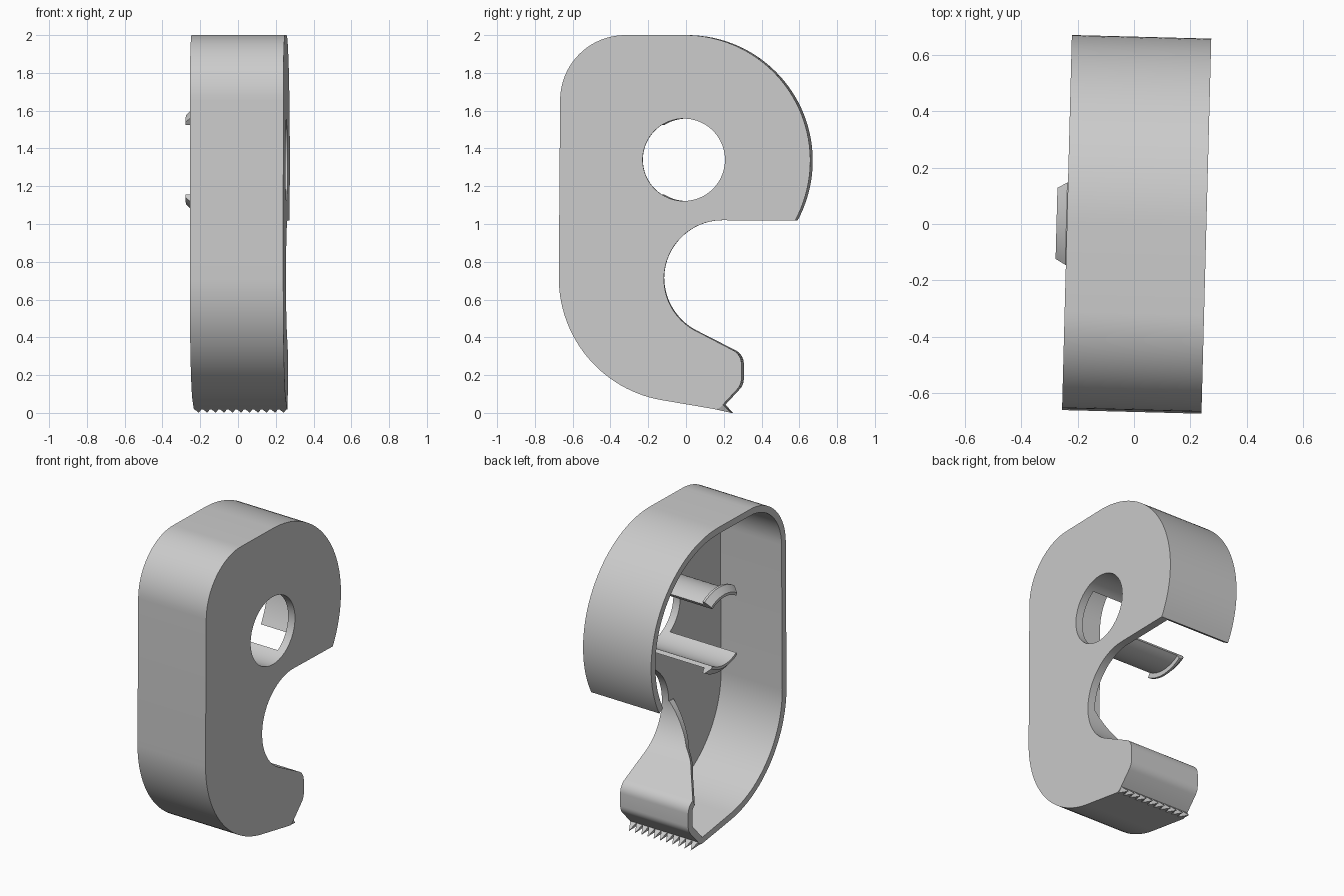
import bpy, bmesh
from math import sin, cos, radians
from mathutils import Vector

if "Cube" in bpy.data.objects:
    bpy.data.objects.remove(bpy.data.objects["Cube"], do_unlink=True)

OPEN_X, FACE_X, PLATE, WALL = -0.238, 0.257, 0.05, 0.042
HOLE = Vector((-0.005, 1.34))

grey = bpy.data.materials.new("light_grey")
grey.use_nodes = True
grey.diffuse_color = (0.6, 0.6, 0.6, 1)
grey.node_tree.nodes["Principled BSDF"].inputs["Base Color"].default_value = (0.6, 0.6, 0.6, 1)


def finish(name, bm):
    bmesh.ops.recalc_face_normals(bm, faces=bm.faces)
    mesh = bpy.data.meshes.new(name)
    bm.to_mesh(mesh)
    bm.free()
    obj = bpy.data.objects.new(name, mesh)
    bpy.context.collection.objects.link(obj)
    mesh.materials.append(grey)
    obj.rotation_euler.z = radians(-1.5)
    bpy.ops.object.select_all(action='DESELECT')
    obj.select_set(True)
    bpy.context.view_layer.objects.active = obj
    bpy.ops.object.shade_smooth_by_angle(angle=radians(30))
    return obj


def arc(cy, cz, r, start, end, n):
    angles = [radians(start + (end - start) * i / n) for i in range(n + 1)]
    return [Vector((cy + r * cos(a), cz + r * sin(a))) for a in angles]


def loft(bm, rings, closed):
    """Skin a row of equal rings, capping the ends unless closed."""
    rows = [[bm.verts.new(p) for p in ring] for ring in rings]
    n = len(rows[0])
    for a, b in zip(rows, rows[1:] + rows[:1] if closed else rows[1:]):
        for i in range(n):
            j = (i + 1) % n
            bm.faces.new((a[i], a[j], b[j], b[i]))
    if not closed:
        bm.faces.new(rows[0])
        bm.faces.new(rows[-1])


# Side outline (y, z): big round back, top corner, belly, tongue, mouth
outer = arc(0, 1.335, 0.665, -28.5, 90, 40)
outer += arc(-0.315, 1.655, 0.345, 90, 180, 20)
outer += arc(-0.01, 0.715, 0.657, 180, 260, 28)
outer += [Vector(p) for p in ((0.17, 0.018), (0.19, 0.03))]
outer += arc(0.22, 0.18, 0.08, -45, 0, 6) + arc(0.22, 0.26, 0.08, 0, 64, 8)
mouth = arc(0.2, 0.71, 0.31, 245, 90, 40)
outline = outer + mouth

# Side plate with the round hole
bm = bmesh.new()
edges = []
for loop in (outline, arc(HOLE.x, HOLE.y, 0.218, 0, 360, 64)[:-1]):
    vs = [bm.verts.new((FACE_X, p.x, p.y)) for p in loop]
    edges += [bm.edges.new((v, vs[i - 1])) for i, v in enumerate(vs)]
bmesh.ops.triangle_fill(bm, edges=edges, use_beauty=True)
bmesh.ops.dissolve_limit(bm, angle_limit=0.01, verts=[], edges=bm.edges[:])
extruded = bmesh.ops.extrude_face_region(bm, geom=bm.faces[:], use_keep_orig=True)
bmesh.ops.translate(bm, vec=(-PLATE, 0, 0),
                    verts=[g for g in extruded["geom"] if isinstance(g, bmesh.types.BMVert)])
finish("side_plate", bm)


# Rim wall, full width round the outside and tapering away along the mouth
def wall_edge(p, in_mouth):
    if not in_mouth:
        return OPEN_X
    stops = ((0.32, OPEN_X), (0.42, -0.10), (0.50, 0.02), (0.72, FACE_X - PLATE))
    for (z0, x0), (z1, x1) in zip(stops, stops[1:]):
        if p.y <= z1:
            return x0 + (x1 - x0) * max(0, (p.y - z0) / (z1 - z0))
    return FACE_X - PLATE


lip = [p for p in mouth if p.y < 0.72]
path = outer + lip
rings = []
for i, p in enumerate(path):
    d_in = (p - path[max(i - 1, 0)]).normalized()
    d_out = (path[min(i + 1, len(path) - 1)] - p).normalized()
    d = (d_in + d_out).normalized()
    q = p + Vector((-d.y, d.x)) * WALL
    x = wall_edge(p, i >= len(outer))
    base = FACE_X - PLATE
    rings.append([(base, p.x, p.y), (x, p.x, p.y), (x, q.x, q.y), (base, q.x, q.y)])
bm = bmesh.new()
loft(bm, rings, False)
finish("rim_wall", bm)

# Two barbed snap tabs above and below the hole
tab_profile = ((FACE_X - PLATE, 0.218), (-0.275, 0.218), (-0.275, 0.235), (-0.24, 0.272),
               (-0.225, 0.272), (-0.225, 0.242), (FACE_X - PLATE, 0.242))
for name, middle in (("upper_snap_tab", 90), ("lower_snap_tab", 270)):
    rings = []
    for i in range(17):
        a = radians(middle - 32.5 + 65 * i / 16)
        rings.append([(x, HOLE.x + r * cos(a), HOLE.y + r * sin(a)) for x, r in tab_profile])
    bm = bmesh.new()
    loft(bm, rings, False)
    finish(name, bm)

# Row of cutting teeth under the tongue
bm = bmesh.new()
count = 11
pitch = (FACE_X - OPEN_X) / count
for i in range(count):
    x0 = OPEN_X + i * pitch
    x1 = x0 + pitch
    corners = [(x0, 0.14, 0.024), (x1, 0.14, 0.024), (x1, 0.2, 0.045), (x0, 0.2, 0.045)]
    base = [bm.verts.new(c) for c in corners]
    tip = bm.verts.new(((x0 + x1) / 2, 0.245, 0))
    bm.faces.new(base)
    for j in range(4):
        bm.faces.new((base[j], base[(j + 1) % 4], tip))
teeth = finish("cutting_teeth", bm)
teeth.data.shade_flat()
